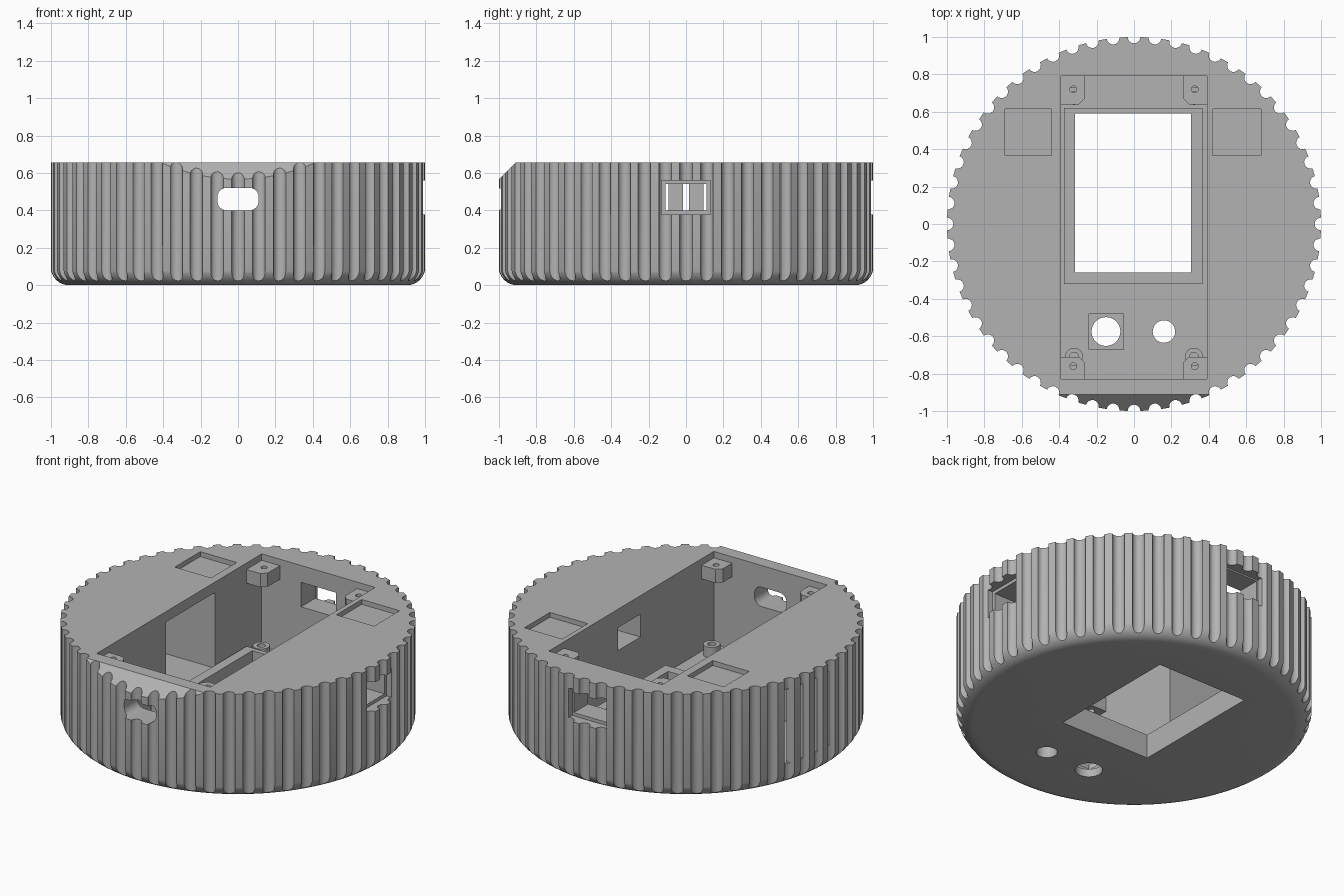
import bpy, bmesh, math
from mathutils import Matrix, Vector

cube = bpy.data.objects.get("Cube")
if cube:
    bpy.data.objects.remove(cube, do_unlink=True)

grey = bpy.data.materials.new("plain_grey")
grey.use_nodes = True
color = (0.45, 0.45, 0.45, 1)
grey.diffuse_color = color
grey.node_tree.nodes["Principled BSDF"].inputs["Base Color"].default_value = color

H = 0.655       # total height
FLOOR = 0.08    # cavity floor level


def finish(name, bm):
    bmesh.ops.recalc_face_normals(bm, faces=bm.faces)
    mesh = bpy.data.meshes.new(name)
    bm.to_mesh(mesh)
    bm.free()
    ob = bpy.data.objects.new(name, mesh)
    bpy.context.collection.objects.link(ob)
    mesh.materials.append(grey)
    return ob


def prism(name, outline, z0, z1):
    bm = bmesh.new()
    face = bm.faces.new([bm.verts.new((x, y, z0)) for x, y in outline])
    up = bmesh.ops.extrude_face_region(bm, geom=[face])["geom"]
    verts = [v for v in up if isinstance(v, bmesh.types.BMVert)]
    bmesh.ops.translate(bm, verts=verts, vec=(0, 0, z1 - z0))
    return finish(name, bm)


def box(name, x0, x1, y0, y1, z0, z1):
    return prism(name, [(x0, y0), (x1, y0), (x1, y1), (x0, y1)], z0, z1)


def circle(x, y, r, n=32):
    return [(x + r * math.cos(i * math.tau / n), y + r * math.sin(i * math.tau / n))
            for i in range(n)]


def boolean(ob, other, operation="DIFFERENCE"):
    mod = ob.modifiers.new("cut", "BOOLEAN")
    mod.operation, mod.solver, mod.object = operation, "EXACT", other
    bpy.context.view_layer.update()
    graph = bpy.context.evaluated_depsgraph_get()
    mesh = bpy.data.meshes.new_from_object(ob.evaluated_get(graph))
    ob.modifiers.clear()
    ob.data = mesh
    bpy.data.objects.remove(other, do_unlink=True)


def smooth(ob):
    bpy.ops.object.select_all(action="DESELECT")
    ob.select_set(True)
    bpy.context.view_layer.objects.active = ob
    bpy.ops.object.shade_smooth_by_angle(angle=math.radians(30))


# Fluted outline of the housing
flutes, groove = 56, 0.034
outline = []
for i in range(flutes):
    rot = Matrix.Rotation(i * math.tau / flutes - math.pi / 2, 2)
    for k in range(9):
        a = -math.pi / 2 - math.pi * k / 8
        if k in (0, 8):
            p = Vector((1.0, groove * math.sin(a))).normalized()
        else:
            p = Vector((1 + groove * math.cos(a), groove * math.sin(a)))
            if p.length > 1:
                p.normalize()
        outline.append(tuple(rot @ p))
housing = prism("housing", outline, 0, H)

# Turned blank gives the rounded bottom edge
bm = bmesh.new()
R, fillet = 1.003, 0.1
profile = [(0, -0.0)]
profile += [(R - fillet + fillet * math.sin(t), fillet - fillet * math.cos(t))
            for t in (i * math.pi / 16 for i in range(9))]
profile += [(R, 0.7), (0, 0.7)]
verts = [bm.verts.new((r, 0, z)) for r, z in profile]
edges = [bm.edges.new(pair) for pair in zip(verts, verts[1:])]
bmesh.ops.spin(bm, geom=verts + edges, cent=(0, 0, 0), axis=(0, 0, 1),
               angle=math.tau, steps=168)
bmesh.ops.remove_doubles(bm, verts=bm.verts, dist=0.0001)
boolean(housing, finish("blank", bm), "INTERSECT")

# Slanted flat at the front top edge
slant = box("slant_cutter", -0.7, 0.7, -0.3, 0.3, -0.3, 0.3)
slant.matrix_world = (Matrix.Translation((0, -0.955 - 0.212, 0.612 + 0.212))
                      @ Matrix.Rotation(math.pi / 4, 4, "X"))
boolean(housing, slant)

# Main cavity, display window, shallow pads and side openings
boxes = [
    (-0.39, 0.39, -0.83, 0.79, FLOOR, 0.8),
    (-0.315, 0.305, -0.26, 0.59, -0.1, 0.2),
    (-0.69, -0.44, 0.365, 0.615, H - 0.03, 0.8),
    (0.42, 0.68, 0.365, 0.615, H - 0.03, 0.8),
    (-0.24, -0.055, -0.67, -0.48, 0.05, 0.2),
    (0.93, 1.1, -0.13, 0.13, 0.378, 0.56),
    (0.3, 1.0, -0.11, 0.11, 0.398, 0.54),
    (-0.13, 0.13, 0.93, 1.1, 0.378, 0.56),
    (-0.12, 0.12, 0.7, 1.0, 0.398, 0.55),
    (-0.9, -0.3, -0.15, 0.33, 0.12, 0.59),
]
# Vent slits on the right side
boxes += [(-1.1, -0.85, y - 0.016, y + 0.016, 0.125, 0.585)
          for y in (-0.11, 0, 0.11, 0.22, 0.315)]
for b in boxes:
    boolean(housing, box("box_cutter", *b))

# Round holes through the floor
for x, r in ((-0.15, 0.077), (0.16, 0.06)):
    boolean(housing, prism("hole_cutter", circle(x, -0.575, r), -0.1, 0.2))

# Rounded cable slot at the front
slot_shape = []
for sx, sy, start in ((1, 1, 0), (-1, 1, 1), (-1, -1, 2), (1, -1, 3)):
    for k in range(7):
        a = (start + k / 6) * math.pi / 2
        slot_shape.append((sx * 0.062 + 0.048 * math.cos(a),
                           sy * 0.012 + 0.048 * math.sin(a)))
slot = prism("slot_cutter", slot_shape, -0.2, 0.2)
slot.matrix_world = (Matrix.Translation((0, -0.93, 0.46))
                     @ Matrix.Rotation(math.pi / 2, 4, "X"))
boolean(housing, slot)
smooth(housing)

# Raised frame around the display window
frame = box("display_frame", -0.375, 0.365, -0.32, 0.62, FLOOR - 0.005, 0.15)
boolean(frame, box("frame_cutter", -0.315, 0.305, -0.26, 0.59, 0, 0.3))

# Corner tabs with screw holes, and floor bosses below them
for sx, side in ((-1, "right"), (1, "left")):
    for end, y_wall, y_in, y_hole, y_boss in (
            ("back", 0.795, 0.64, 0.72, 0.685),
            ("front", -0.835, -0.71, -0.76, -0.71)):
        bevel = 0.03 if y_in > 0 else -0.03
        shape = [(sx * 0.395, y_wall), (sx * 0.395, y_in), (sx * 0.295, y_in),
                 (sx * 0.265, y_in + bevel), (sx * 0.265, y_wall)]
        tab = prism(f"{end}_{side}_tab", shape, 0.53, 0.615)
        boolean(tab, prism("screw_cutter", circle(sx * 0.325, y_hole, 0.018, 16), 0.4, 0.7))
        boss = prism(f"{end}_{side}_boss", circle(sx * 0.32, y_boss, 0.048), FLOOR - 0.005, 0.145)
        boolean(boss, prism("screw_cutter", circle(sx * 0.32, y_boss, 0.024, 16), 0.09, 0.3))
        smooth(boss)
